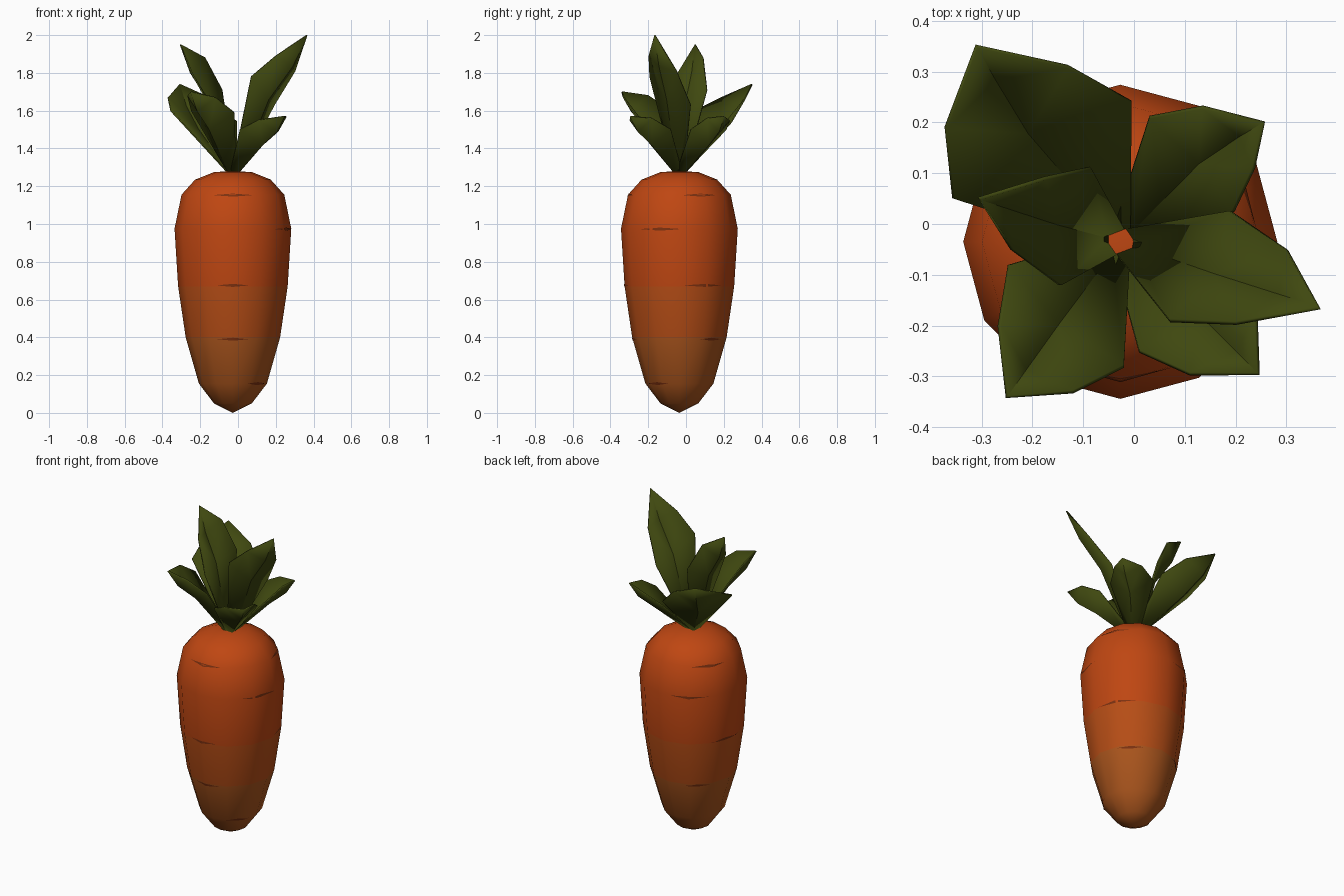
import bpy
import math
from mathutils import Vector

if "Cube" in bpy.data.objects:
    bpy.data.objects.remove(bpy.data.objects["Cube"])

CX, CY, SIDES = -0.027, -0.035, 12
# root profile: (radius, height)
PROFILE = [(0.0, 0.0), (0.1, 0.05), (0.18, 0.155), (0.25, 0.4), (0.29, 0.67),
           (0.309, 0.975), (0.272, 1.155), (0.2, 1.235), (0.1, 1.275), (0.0, 1.28)]


def material(name, rgb):
    m = bpy.data.materials.new(name)
    m.diffuse_color = (*rgb, 1)
    m.use_nodes = True
    m.node_tree.nodes["Principled BSDF"].inputs["Base Color"].default_value = m.diffuse_color
    return m


def add_mesh(name, verts, faces, mats, angle=60):
    me = bpy.data.meshes.new(name)
    me.from_pydata(verts, [], faces)
    me.update()
    for m in mats:
        me.materials.append(m)
    ob = bpy.data.objects.new(name, me)
    bpy.context.collection.objects.link(ob)
    bpy.ops.object.select_all(action='DESELECT')
    ob.select_set(True)
    bpy.context.view_layer.objects.active = ob
    bpy.ops.object.shade_smooth_by_angle(angle=math.radians(angle))
    return ob


orange = material("orange", (0.52, 0.062, 0.006))
amber = material("amber", (0.47, 0.075, 0.008))
tan = material("tan", (0.40, 0.09, 0.012))
crease = material("crease", (0.2, 0.03, 0.005))
green = material("leaf_green", (0.05, 0.065, 0.005))

# carrot root: lathed rings closed by a pole at each end
verts = [(CX, CY, PROFILE[0][1])]
for r, z in PROFILE[1:-1]:
    for i in range(SIDES):
        a = 2 * math.pi * i / SIDES
        verts.append((CX + r * math.cos(a), CY + r * math.sin(a), z))
verts.append((CX, CY, PROFILE[-1][1]))
rings, top = len(PROFILE) - 2, len(verts) - 1
faces = []
for i in range(SIDES):
    j = (i + 1) % SIDES
    faces.append((0, 1 + j, 1 + i))
    for k in range(rings - 1):
        a, b = 1 + k * SIDES, 1 + (k + 1) * SIDES
        faces.append((a + i, a + j, b + j, b + i))
    a = 1 + (rings - 1) * SIDES
    faces.append((a + i, a + j, top))
root = add_mesh("carrot_root", verts, faces, [orange, amber, tan])
for p in root.data.polygons:
    p.material_index = 2 if p.center.z < 0.45 else 1 if p.center.z < 0.6 else 0


def on_root(z, deg, lift=0.002):
    """Point on the faceted root surface."""
    for (r0, z0), (r1, z1) in zip(PROFILE, PROFILE[1:]):
        if z0 <= z <= z1:
            r = r0 + (r1 - r0) * (z - z0) / (z1 - z0)
            break
    step = 360 / SIDES
    off = math.radians(deg % step - step / 2)
    r = r * math.cos(math.radians(step / 2)) / math.cos(off) + lift
    a = math.radians(deg)
    return (CX + r * math.cos(a), CY + r * math.sin(a), z)


# thin dark creases around the root: (height, angle, half width in degrees)
for n, (z, deg, half) in enumerate([
        (1.153, -90, 24), (1.153, 25, 22), (0.973, -20, 24), (0.675, -90, 18),
        (0.675, 28, 24), (0.39, -90, 20), (0.39, 45, 18), (0.155, -42, 24),
        (1.15, 145, 22), (0.973, 120, 22), (0.675, 165, 22), (0.39, 130, 18)]):
    N = 8
    pts = []
    for i in range(N + 1):
        t = 2 * i / N - 1
        h = 0.008 * (1 - abs(t))
        pts += [on_root(z - h, deg + half * t), on_root(z + h, deg + half * t)]
    add_mesh(f"crease_{n}", pts,
             [(2 * i, 2 * i + 2, 2 * i + 3, 2 * i + 1) for i in range(N)], [crease])


def leaf(name, tip, mid, left, right):
    """Folded leaf: narrow base, sagging midrib, two rim points per side."""
    tip, mid = Vector(tip), Vector(mid)
    base = Vector((CX, CY, 1.265))
    out = Vector((tip.x - CX, tip.y - CY, 0)).normalized()
    side = Vector((-out.y, out.x, 0))
    mid2 = mid.lerp(tip, 0.55) + out * 0.015 - Vector((0, 0, 0.012))
    v = [base + out * 0.03, base + side * 0.025, base - side * 0.025, mid, mid2, tip]
    v += [Vector(p) for p in left + right]
    f = [(0, 3, 6, 1), (3, 4, 7, 6), (4, 5, 7),
         (0, 2, 8, 3), (3, 8, 9, 4), (4, 9, 5)]
    ob = add_mesh(name, v, f, [green], 40)
    s = ob.modifiers.new("thickness", 'SOLIDIFY')
    s.thickness, s.offset = 0.008, 0


# leaf crown; left is the counter-clockwise rim seen from above
leaf("leaf_right_tall", (.365, -.165, 2.0), (.16, -.10, 1.66),
     [(.19, .025, 1.63), (.30, -.05, 1.81)], [(.07, -.19, 1.78), (.20, -.195, 1.89)])
leaf("leaf_left_tall", (-.305, .05, 1.95), (-.155, 0, 1.65),
     [(-.145, -.12, 1.62), (-.24, -.05, 1.79)], [(-.085, .11, 1.71), (-.175, .09, 1.88)])
leaf("leaf_back_left", (-.31, .35, 1.74), (-.21, .18, 1.50),
     [(-.355, .05, 1.60), (-.37, .19, 1.67)], [(-.005, .24, 1.54), (-.13, .31, 1.66)])
leaf("leaf_back_right", (.255, .20, 1.57), (.13, .12, 1.42),
     [(.03, .21, 1.50), (.135, .23, 1.55)], [(.195, .025, 1.50), (.235, .11, 1.56)])
leaf("leaf_front_right", (.245, -.295, 1.57), (.13, -.18, 1.42),
     [(.19, -.08, 1.50), (.24, -.18, 1.56)], [(.01, -.25, 1.50), (.11, -.295, 1.55)])
leaf("leaf_front_left", (-.25, -.34, 1.70), (-.15, -.20, 1.50),
     [(-.02, -.28, 1.59), (-.12, -.33, 1.67)], [(-.245, -.08, 1.60), (-.265, -.20, 1.68)])
for ob in list(bpy.data.objects):
    ob.select_set(False)
